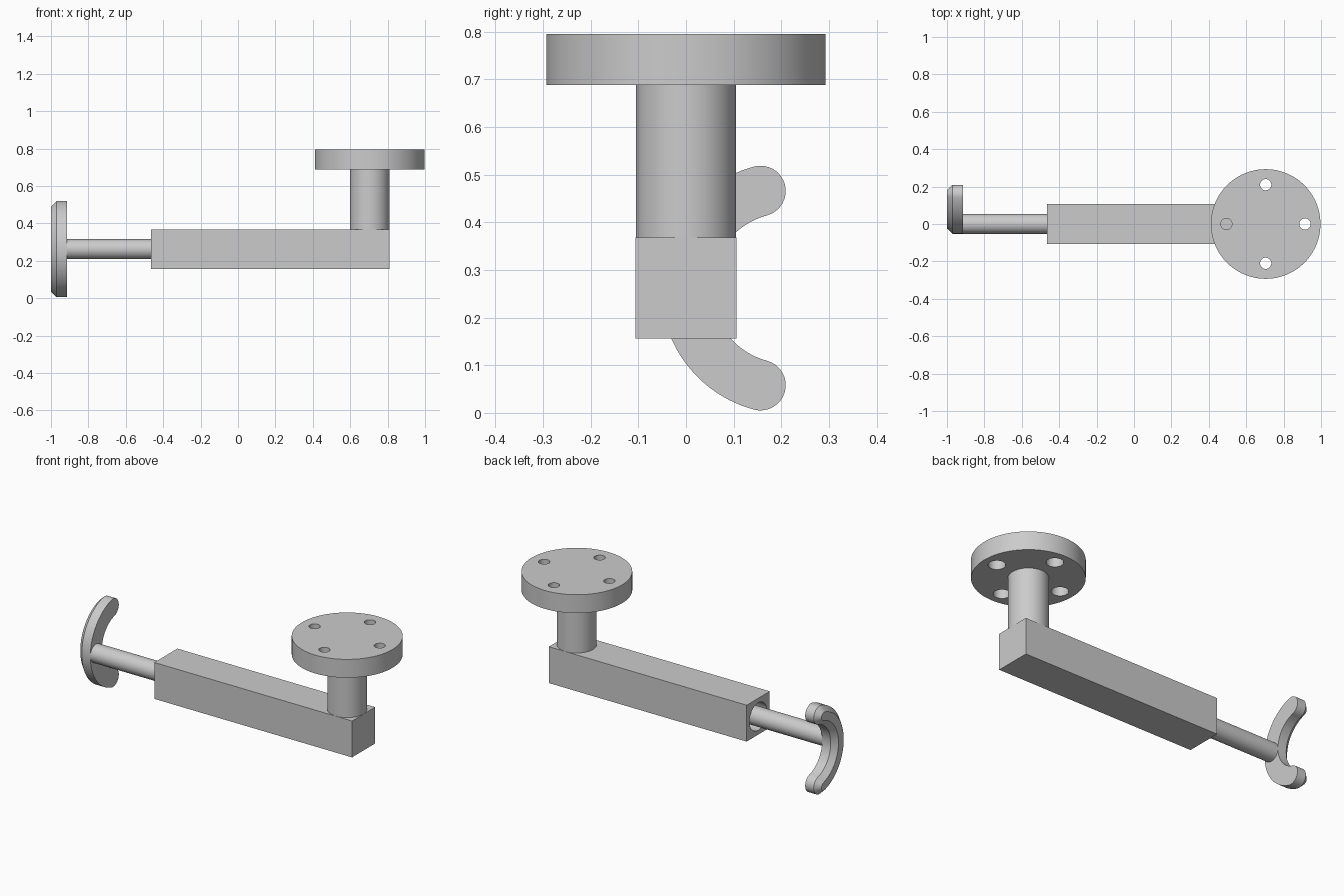
import bpy, bmesh
from math import pi, sin, cos, radians
from mathutils import Vector

if "Cube" in bpy.data.objects:
    bpy.data.objects.remove(bpy.data.objects["Cube"])


def cylinder(name, r, start, end):
    a, b = Vector(start), Vector(end)
    bpy.ops.mesh.primitive_cylinder_add(vertices=96, radius=r, depth=(b - a).length, location=(a + b) / 2)
    o = bpy.context.object
    o.name = name
    o.rotation_euler = (b - a).to_track_quat('Z', 'Y').to_euler()
    return o


def cut(target, cutter):
    cutter.hide_render = True
    m = target.modifiers.new("cut", 'BOOLEAN')
    m.operation, m.solver, m.object = 'DIFFERENCE', 'EXACT', cutter
    bpy.context.view_layer.objects.active = target
    bpy.ops.object.modifier_apply(modifier=m.name)
    bpy.data.objects.remove(cutter)


def smooth(o):
    bpy.ops.object.select_all(action='DESELECT')
    o.select_set(True)
    bpy.context.view_layer.objects.active = o
    bpy.ops.object.shade_smooth_by_angle(angle=radians(30))


CX, CZ = 0.704, 0.262   # post axis x, rod axis z

# square arm with a round bore in its left end
bpy.ops.mesh.primitive_cube_add(size=1, location=(0.172, 0, CZ))
arm = bpy.context.object
arm.name = "arm"
arm.scale = (1.275, 0.212, 0.212)
bpy.ops.object.transform_apply(location=False, rotation=False, scale=True)
cut(arm, cylinder("bore_cutter", 0.08, (-0.6, 0, CZ), (0.4, 0, CZ)))

# sliding rod inside the bore
rod = cylinder("rod", 0.053, (-0.93, 0, CZ), (0.41, 0, CZ))

# post and mounting flange
post = cylinder("post", 0.105, (CX, 0, 0.36), (CX, 0, 0.70))
flange = cylinder("flange", 0.293, (CX, 0, 0.688), (CX, 0, 0.795))

# four bolt holes, counterbored from below
for i in range(4):
    x, y = CX + 0.21 * cos(i * pi / 2), 0.21 * sin(i * pi / 2)
    cut(flange, cylinder("hole_cutter", 0.03, (x, y, 0.6), (x, y, 0.9)))
    cut(flange, cylinder("counterbore_cutter", 0.045, (x, y, 0.6), (x, y, 0.745)))


# crescent hook: constant-width arc with round tips
def crescent(w, n=48, k=16):
    R, half = 0.211, radians(75)
    pts = []
    for i in range(n + 1):                       # outer arc
        a = pi - half + 2 * half * i / n
        pts.append(((R + w) * cos(a), (R + w) * sin(a)))
    for end, sweep in ((pi + half, n), (pi - half, 0)):
        c = (R * cos(end), R * sin(end))
        start = end if sweep else end + pi
        for j in range(1, k):                    # round tip
            a = start + pi * j / k
            pts.append((c[0] + w * cos(a), c[1] + w * sin(a)))
        if sweep:
            for i in range(n + 1):               # inner arc
                a = pi + half - 2 * half * i / n
                pts.append(((R - w) * cos(a), (R - w) * sin(a)))
    return [(y + R, z + CZ) for y, z in pts]


bm = bmesh.new()
rings = [[bm.verts.new((x, y, z)) for y, z in crescent(w)]
         for x, w in ((-1, 0.024), (-0.97, 0.053), (-0.915, 0.053))]
for a, b in zip(rings, rings[1:]):
    for i in range(len(a)):
        j = (i + 1) % len(a)
        bm.faces.new((a[i], a[j], b[j], b[i]))
bm.faces.new(rings[0])
bm.faces.new(rings[-1])
bmesh.ops.recalc_face_normals(bm, faces=bm.faces)
mesh = bpy.data.meshes.new("hook")
bm.to_mesh(mesh)
bm.free()
hook = bpy.data.objects.new("hook", mesh)
bpy.context.collection.objects.link(hook)

for o in (arm, rod, post, flange, hook):
    smooth(o)
